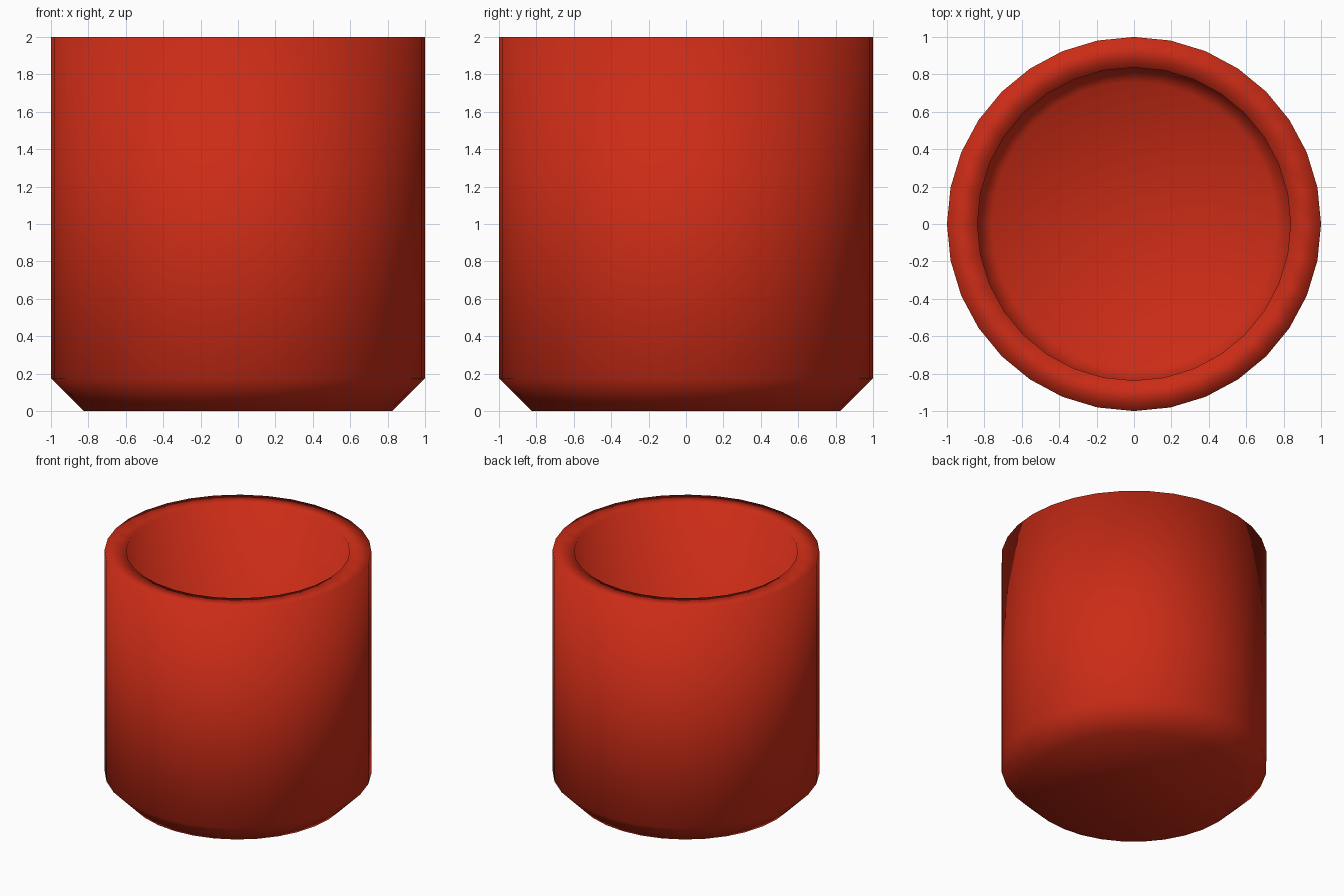
import bpy, bmesh
from math import cos, sin, tau

if "Cube" in bpy.data.objects:
    bpy.data.objects.remove(bpy.data.objects["Cube"])

SIDES = 32

# Cup profile (radius, z): base, chamfer, outer wall, rim, inner wall, inner chamfer, floor
PROFILE = [(0.825, 0.0), (1.0, 0.175), (1.0, 2.0),
           (0.837, 2.0), (0.837, 0.24), (0.76, 0.163)]

bm = bmesh.new()
rings = [[bm.verts.new((r * cos(tau * i / SIDES), r * sin(tau * i / SIDES), z))
          for i in range(SIDES)] for r, z in PROFILE]

# Walls between neighbouring rings
for a, b in zip(rings, rings[1:]):
    for i in range(SIDES):
        j = (i + 1) % SIDES
        bm.faces.new((a[i], a[j], b[j], b[i]))

# Underside and inner floor
bm.faces.new(rings[0][::-1])
bm.faces.new(rings[-1])
bmesh.ops.recalc_face_normals(bm, faces=bm.faces[:])
for f in bm.faces:
    f.smooth = True

mesh = bpy.data.meshes.new("cup")
bm.to_mesh(mesh)
bm.free()
cup = bpy.data.objects.new("cup", mesh)
bpy.context.collection.objects.link(cup)

# Red material
red = bpy.data.materials.new("red")
red.diffuse_color = (0.6, 0.025, 0.008, 1)
red.use_nodes = True
red.node_tree.nodes["Principled BSDF"].inputs["Base Color"].default_value = red.diffuse_color
mesh.materials.append(red)
